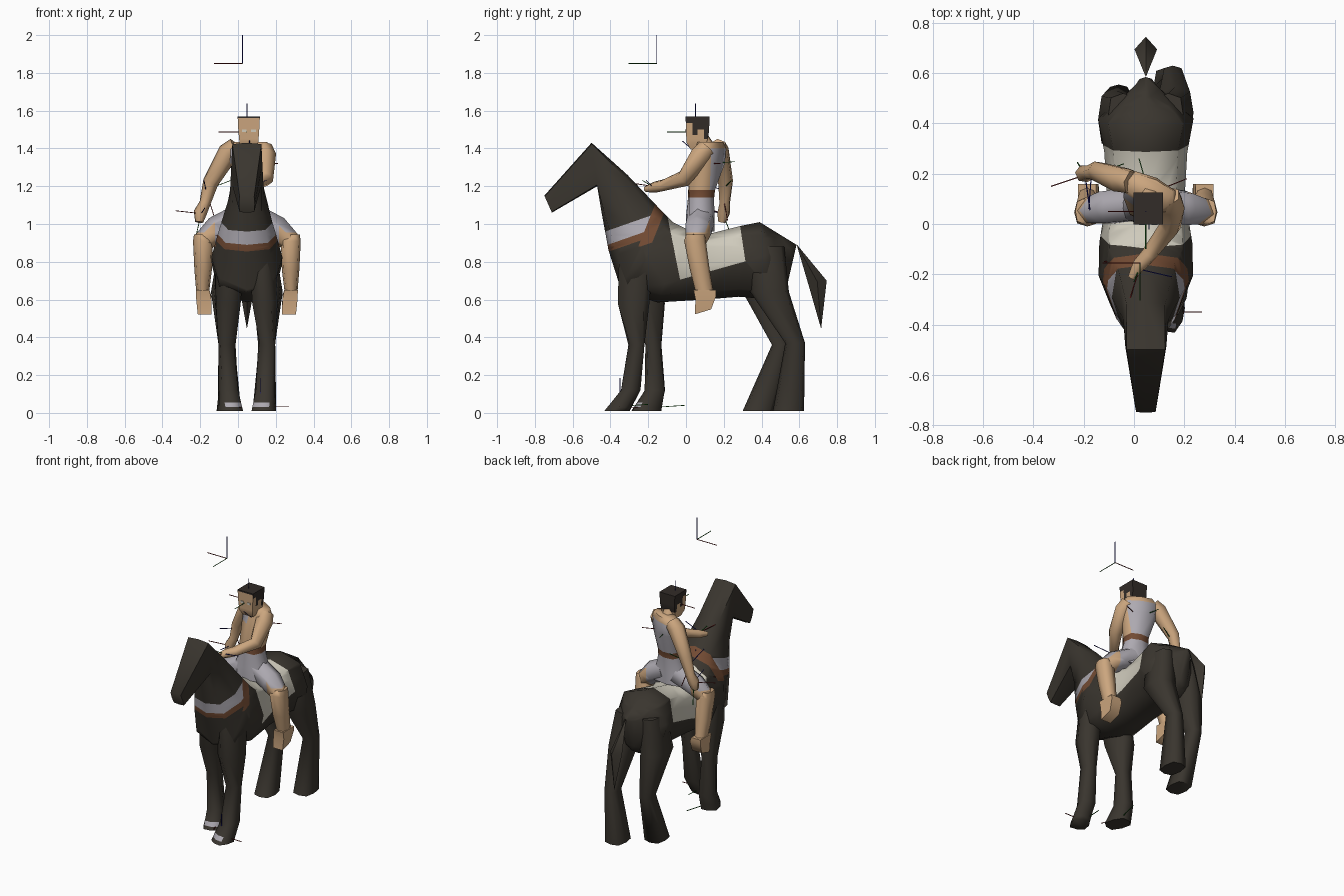
import bpy, bmesh, math
from mathutils import Vector as V

if "Cube" in bpy.data.objects:
    bpy.data.objects.remove(bpy.data.objects["Cube"])

CX = 0.047  # horse centre line


def mat(name, r, g, b):
    m = bpy.data.materials.new(name)
    m.diffuse_color = (r, g, b, 1)
    m.use_nodes = True
    m.node_tree.nodes["Principled BSDF"].inputs["Base Color"].default_value = m.diffuse_color
    return m


COAT = mat("dark coat", 0.042, 0.036, 0.028)
CREAM = mat("cream blanket", 0.62, 0.59, 0.50)
CLOTH = mat("grey cloth", 0.42, 0.40, 0.44)
LEATHER = mat("brown leather", 0.17, 0.07, 0.033)
SKIN = mat("skin", 0.60, 0.38, 0.21)
HAIR = mat("dark hair", 0.032, 0.025, 0.021)
RED = mat("red line", 0.15, 0.01, 0.01)
GREEN = mat("green line", 0.01, 0.13, 0.01)
BLUE = mat("blue line", 0.01, 0.01, 0.2)


def loft(name, rings, mats, n=8, box=1.1, cuts=(), rule=None, angle=75, diamond=False):
    """Skin rings of (centre, half axis u, half axis v[, boxiness]); cut by planes, paint by rule."""
    bm = bmesh.new()
    loops = []
    for c, u, v, *kk in rings:
        loop = []
        for i in range(n):
            a = 2 * math.pi * i / n
            k = (kk[0] if kk else box) if n == 8 and i % 2 else 1
            if n == 4 and not diamond:
                a, k = a + math.pi / 4, math.sqrt(2)
            loop.append(bm.verts.new(V(c) + (V(u) * math.cos(a) + V(v) * math.sin(a)) * k))
        loops.append(loop)
    for a, b in zip(loops, loops[1:]):
        for i in range(n):
            j = (i + 1) % n
            bm.faces.new((a[i], a[j], b[j], b[i]))
    bm.faces.new(loops[0])
    bm.faces.new(loops[-1])
    for co, no in cuts:
        bmesh.ops.bisect_plane(bm, geom=bm.verts[:] + bm.edges[:] + bm.faces[:],
                               dist=1e-4, plane_co=co, plane_no=no)
    bmesh.ops.recalc_face_normals(bm, faces=bm.faces[:])
    bm.normal_update()
    for f in bm.faces:
        f.smooth = True
        if rule:
            f.material_index = rule(f.calc_center_median(), f.normal)
    me = bpy.data.meshes.new(name)
    bm.to_mesh(me)
    bm.free()
    for m in mats:
        me.materials.append(m)
    me.set_sharp_from_angle(angle=math.radians(angle))
    ob = bpy.data.objects.new(name, me)
    bpy.context.collection.objects.link(ob)
    return ob


def limb(name, pts, mats, n=6, **kw):
    """Tube through (x, y, z, radius) points."""
    ps = [V(p[:3]) for p in pts]
    rings = []
    for i, p in enumerate(ps):
        d = (ps[min(i + 1, len(ps) - 1)] - ps[max(i - 1, 0)]).normalized()
        u = d.cross(V((0.2, 1, 0.1))).normalized()
        w = d.cross(u)
        rings.append((p, u * pts[i][3], w * pts[i][3]))
    return loft(name, rings, mats, n, **kw)


def span(z, x0, x1, y0, y1, turn=0):
    """Horizontal ring from its x and y limits."""
    c, s = math.cos(turn), math.sin(turn)
    a, b = (x1 - x0) / 2, (y1 - y0) / 2
    return ((x0 + x1) / 2, (y0 + y1) / 2, z), (a * c, a * s, 0), (-b * s, b * c, 0)


# Horse trunk, neck and head: bottom y z, top y z, half width, boxiness
profile = [(-.71, 1.06, -.75, 1.15, .042, 1.3), (-.47, 1.20, -.50, 1.43, .082, 1.33),
           (-.445, 1.05, -.31, 1.26, .09, 1.2), (-.41, .86, -.12, 1.06, .15, 1.1),
           (-.34, .64, -.07, 1.01, .188, 1.1), (-.15, .585, 0, .975, .185, 1.1),
           (.10, .60, .13, .95, .155, 1.1), (.28, .615, .29, .99, .165, 1.1),
           (.45, .60, .39, 1.01, .19, 1.1), (.53, .65, .585, .89, .035, 1.0)]
rings = [((CX, (a + c) / 2, (b + d) / 2), (w, 0, 0), (0, (c - a) / 2, (d - b) / 2), k)
         for a, b, c, d, w, k in profile]


def horse_rule(p, n):
    # blanket
    if p.y > -.09 - .2 * (p.z - 1) and p.y < .285 - .15 * (p.z - 1) \
            and p.z > .70 + .28 * (p.y + .05):
        return 1
    # chest bands and the strap rising over the withers
    h = p.z - 1.035 - .35 * p.y
    s = p.y - .4 * (p.z - 1)
    if -.205 < s < -.14 and h > -.07 and p.z > .88:
        return 3
    if s < -.205 and 0 < h < .075:
        return 2
    if s < -.14 and -.038 < h < 0:
        return 3
    # pale spot on the rump
    if .47 < p.y < .51 and .925 < p.z < .942 and abs(p.x - CX) > .05:
        return 2
    return 0


tilt, strap = (0, -.35, 1), (0, 1, -.4)
loft("horse_body", rings, [COAT, CREAM, CLOTH, LEATHER], rule=horse_rule, cuts=[
    ((0, -.09, 1), (0, 1, .2)), ((0, .285, 1), (0, 1, .15)), ((0, -.05, .70), (0, -.28, 1)),
    ((0, 0, 1.035), tilt), ((0, 0, 1.11), tilt), ((0, 0, .997), tilt), ((0, 0, .965), tilt),
    ((0, -.205, 1), strap), ((0, -.14, 1), strap), ((0, 0, .88), (0, 0, 1)),
    ((0, .47, 0), (0, 1, 0)), ((0, .51, 0), (0, 1, 0)),
    ((0, 0, .925), (0, 0, 1)), ((0, 0, .942), (0, 0, 1))])

# Legs: z, inner x, outer x (from centre line), front y, back y, inward turn
front_right = [(.85, .03, .15, -.36, -.16, .4), (.58, .035, .165, -.365, -.19, .3),
               (.36, .06, .15, -.305, -.22, 0), (.12, .045, .15, -.345, -.24, .2),
               (0.01, .03, .15, -.43, -.30, .4)]
front_left = [(.85, .03, .15, -.35, -.14, .4), (.58, .035, .165, -.30, -.11, .2),
              (.36, .06, .15, -.215, -.13, 0), (.12, .045, .15, -.22, -.11, .2),
              (0.01, .03, .15, -.29, -.13, .4)]
hind_right = [(.88, .03, .15, .33, .52, 0), (.64, .04, .19, .34, .545, 0),
              (.37, .065, .15, .525, .63, 0), (0.01, .03, .155, .46, .625, 0)]
hind_left = [(.88, .03, .15, .33, .52, 0), (.64, .04, .19, .30, .53, 0),
             (.36, .065, .15, .455, .555, 0), (0.01, .03, .155, .30, .46, 0)]
for name, side, spec in (("front_leg_right", 1, front_right), ("front_leg_left", -1, front_left),
                         ("hind_leg_right", 1, hind_right), ("hind_leg_left", -1, hind_left)):
    front = name.startswith("front")
    loft(name, [span(z, *sorted((CX + side * i, CX + side * o)), a, b, -side * t)
                for z, i, o, a, b, t in spec], [COAT, CLOTH], box=1.15,
         cuts=[((0, 0, z), (0, 0, 1)) for z in (.03, .055)] if front else (),
         rule=(lambda p, n: int(.03 < p.z < .055 and n.y < -.6)) if front else None)

# Tail: a flat diamond spike
e = .001
loft("tail", [((CX, .587, .89), (e, 0, 0), (0, e, 0)),
              ((CX, .695, .695), (.045, 0, 0), (0, .05, .005)),
              ((CX, .715, .45), (e, 0, 0), (0, e, 0))], [COAT], n=4, diamond=True)

# Rider torso with tunic, belt and bare chest
twist = -.45


def torso_rule(p, n):
    if 1.14 < p.z < 1.18:
        return 2
    if p.z > 1.40:
        return 1
    return 1 if p.z > 1.18 and n.y < .1 and p.x > .0 else 0


loft("torso", [span(.96, -.08, .18, 0, .15), span(1.04, -.06, .165, .0, .15),
               span(1.14, -.025, .135, .01, .15, -.15), span(1.18, -.025, .135, .01, .155, -.2),
               span(1.32, -.05, .17, .045, .19, twist), span(1.40, -.055, .18, .07, .19, twist),
               span(1.435, -.03, .165, .08, .18, twist)],
     [CLOTH, SKIN, LEATHER], rule=torso_rule)
limb("neck", [(.058, .12, 1.39, .045), (.058, .075, 1.46, .042)], [SKIN])


# Head with hair cap and eyes
def head_rule(p, n):
    crown = p.z > 1.535 and (n.y > -.7 or p.z > 1.56)
    nape = p.y > .095 and p.z > 1.45
    return int(crown or nape or (p.y > .035 and p.z > 1.5) or (.035 < p.y < .06 and p.z > 1.47))


loft("head", [span(1.395, .02, .095, .025, .095), span(1.43, .008, .107, .003, .11),
              span(1.49, .002, .112, .0, .122), span(1.57, -.002, .116, -.002, .125)],
     [SKIN, HAIR], n=4, rule=head_rule, angle=40,
     cuts=[((0, 0, z), (0, 0, 1)) for z in (1.45, 1.47, 1.5, 1.535, 1.56)]
     + [((0, y, 0), (0, 1, 0)) for y in (.035, .06, .095)])
for side in (-1, 1):
    loft("eye", [span(z, .057 + side * .025 - .012, .057 + side * .025 + .012, -.004, .003)
                 for z in (1.487, 1.5)], [CREAM], n=4)

# Arms: one reaching to the mane, one hanging back
limb("right_arm", [(.135, .11, 1.40, .05), (.148, .075, 1.36, .056), (.142, -.01, 1.24, .046),
                   (.06, -.12, 1.205, .032), (.02, -.165, 1.195, .03), (-.01, -.215, 1.185, .016)],
     [SKIN])
limb("left_arm", [(-.01, .165, 1.41, .05), (-.05, .175, 1.38, .056), (-.145, .21, 1.22, .042),
                  (-.175, .205, 1.11, .03), (-.20, .20, 1.06, .036), (-.205, .19, 1.01, .022)],
     [SKIN])

# Legs astride the horse
for side, name in ((1, "right"), (-1, "left")):
    def x(d):
        return CX + side * d
    limb(name + "_thigh", [(x(.04), .08, 1.03, .075), (x(.16), .065, .97, .073),
                           (x(.235), .05, .905, .055)], [CLOTH, SKIN],
         cuts=[((x(.17), 0, 0), (1, 0, 0)), ((0, 0, .955), (0, 0, 1))],
         rule=lambda p, n: int(abs(p.x - CX) > .17 and (n.z < .4 or p.z < .955)))
    loft(name + "_shin", [span(z, *sorted((x(i), x(o))), a, b) for z, i, o, a, b in
                          ((.945, .215, .28, .0, .10), (.91, .18, .285, -.01, .105),
                           (.76, .185, .278, .02, .125), (.64, .20, .268, .05, .145))], [SKIN])
    loft(name + "_foot", [((x(.234), .10, .65), (.036, 0, 0), (0, .06, .0)),
                          ((x(.228), .105, .61), (.04, 0, 0), (0, .055, .01)),
                          ((x(.223), .09, .535), (.037, 0, 0), (0, .043, .013))], [SKIN], n=4)


# Thin axis markers
def line(name, a, b, m):
    limb(name, [(*a, .0018), (*b, .0018)], [m], n=4)


def marker(name, o, dirs):
    for d, m in zip(dirs, (RED, GREEN, BLUE)):
        line(name, o, V(o) + V(d), m)


L = .15
plain = ((-L, 0, 0), (0, -L, 0), (0, 0, L))
marker("upper_marker", (.024, -.155, 1.85), plain)
marker("saddle_marker", (.03, -.15, .94), plain)
marker("head_marker", (.047, .05, 1.487), plain)
marker("right_hoof_marker", (.12, -.35, .035), ((L, 0, 0), (0, L, .01), (0, 0, L)))
marker("left_hoof_marker", (-.03, -.155, .03), ((.05, -.14, 0), (.03, L, .01), (0, 0, L)))
marker("left_hand_marker", (-.195, .195, 1.055), ((-.135, -.045, .015), (-.03, .05, -.13), (.02, -.14, .03)))
marker("left_elbow_marker", (-.17, .19, 1.18), ((.05, .03, -.16), (.13, .05, .05), (-.01, -.13, .05)))
marker("right_hand_marker", (.02, -.18, 1.2), ((-.04, -.13, .02), (-.02, -.05, .03), (.13, -.03, .03)))
marker("shoulder_marker", (.06, .12, 1.32), ((.15, .06, .0), (-.04, .14, .01), (.0, -.14, .12)))
